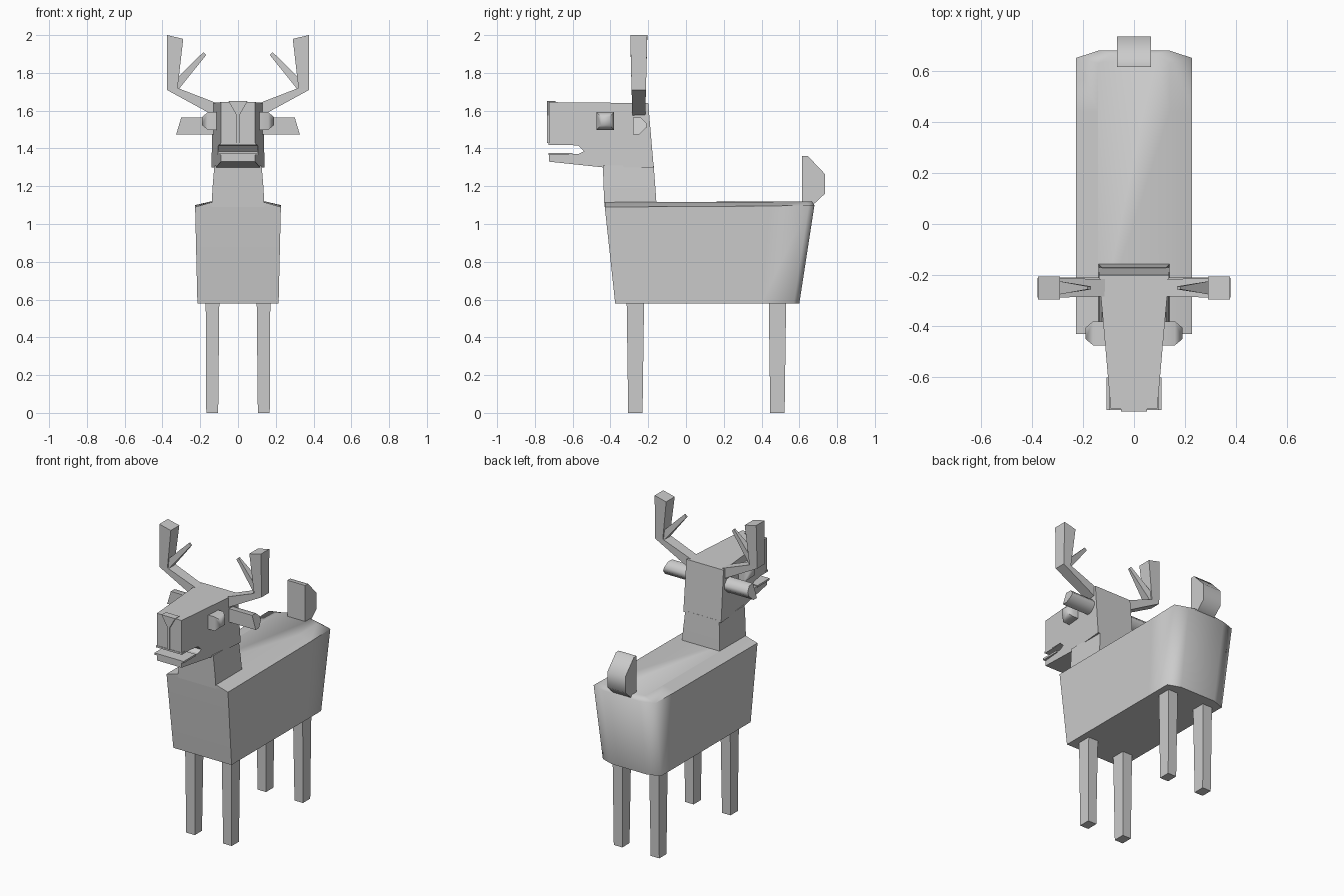
import bpy, bmesh, math

if "Cube" in bpy.data.objects:
    bpy.data.objects.remove(bpy.data.objects["Cube"])

grey = bpy.data.materials.new("plain_grey")
grey.diffuse_color = (0.6, 0.6, 0.6, 1)
grey.use_nodes = True
grey.node_tree.nodes["Principled BSDF"].inputs["Base Color"].default_value = grey.diffuse_color


def finish(name, bm, smooth=None):
    bmesh.ops.recalc_face_normals(bm, faces=bm.faces)
    me = bpy.data.meshes.new(name)
    bm.to_mesh(me)
    bm.free()
    me.materials.append(grey)
    ob = bpy.data.objects.new(name, me)
    bpy.context.collection.objects.link(ob)
    if smooth:
        bpy.ops.object.select_all(action='DESELECT')
        ob.select_set(True)
        bpy.context.view_layer.objects.active = ob
        bpy.ops.object.shade_smooth_by_angle(angle=math.radians(smooth))
    return ob


def loft(name, rings, smooth=None, sx=1):
    """Skin a list of equal-length point rings and cap both ends."""
    bm = bmesh.new()
    vs = [[bm.verts.new((sx * x, y, z)) for x, y, z in r] for r in rings]
    n = len(vs[0])
    for a, b in zip(vs, vs[1:]):
        for i in range(n):
            j = (i + 1) % n
            bm.faces.new((a[i], a[j], b[j], b[i]))
    bm.faces.new(vs[0])
    bm.faces.new(vs[-1])
    return finish(name, bm, smooth)


def rect(x0, x1, y0, y1, z):
    return [(x0, y0, z), (x1, y0, z), (x1, y1, z), (x0, y1, z)]


def side_prism(name, profile, width, smooth=None):
    """Extrude a (y, z) profile across x; width(y) gives the half width."""
    return loft(name, [[(s * width(y), y, z) for y, z in profile] for s in (-1, 1)], smooth)


# Body: tapered tub with softened rear corners and a slightly raised back
def body_ring(w, front, mid, corner, back, z0, z1):
    half = [(w, front, z0), (w, mid, (z0 + z1) / 2), (w, corner, z1), (w * 0.6, back, z1)]
    return half + [(-x, y, z) for x, y, z in reversed(half)]


loft("body", [
    body_ring(0.215, -0.375, 0.40, 0.57, 0.60, 0.58, 0.58),
    body_ring(0.227, -0.43, 0.44, 0.65, 0.68, 1.09, 1.10),
    body_ring(0.14, -0.43, 0.44, 0.63, 0.665, 1.115, 1.12),
], 75)

# Neck
loft("neck", [
    rect(-0.14, 0.14, -0.432, -0.155, 1.09),
    rect(-0.135, 0.135, -0.436, -0.162, 1.19),
    rect(-0.125, 0.125, -0.44, -0.171, 1.31),
])


# Head with open mouth, narrowing towards the muzzle
def head_width(y):
    return 0.137 + (y + 0.2) * 0.088


side_prism("head", [
    (-0.171, 1.30), (-0.20, 1.64), (-0.725, 1.645), (-0.725, 1.43), (-0.71, 1.425),
    (-0.57, 1.415), (-0.54, 1.385), (-0.57, 1.37), (-0.725, 1.37),
    (-0.725, 1.33), (-0.44, 1.30)], head_width)

# Lips: thin bars along both edges of the mouth
for label, z, w in (("upper", 1.418, 0.095), ("lower", 1.365, 0.108)):
    loft(label + "_lip", [rect(-w, w, -0.728, -0.60, z),
                          rect(-w, w, -0.728, -0.60, z + 0.012)])

# Nose: wedge with a narrow strip running down to the mouth
nose = [(-0.05, 1.65), (0.05, 1.65), (0.007, 1.575), (0.007, 1.43), (-0.007, 1.43), (-0.007, 1.575)]
loft("nose", [[(x, y, z) for x, z in nose] for y in (-0.735, -0.69)])

# Tail
side_prism("tail", [(0.615, 1.09), (0.615, 1.36), (0.645, 1.36), (0.735, 1.265),
                    (0.735, 1.16), (0.66, 1.09)], lambda y: 0.066, 50)

for sx, side in ((-1, "left"), (1, "right")):
    # Legs, slightly tapered to the ground
    for label, cy in (("front", -0.268), ("back", 0.484)):
        loft(f"{label}_leg_{side}", [
            rect(0.105, 0.168, cy - 0.038, cy + 0.038, 0),
            rect(0.099, 0.171, cy - 0.046, cy + 0.046, 0.59)], sx=sx)

    # Eye: rounded block
    def eye_ring(x, r):
        return [(x, -0.428 + a * r, 1.545 + b * r) for a, b in ((-1, -1), (1, -1), (1, 1), (-1, 1))]
    loft("eye_" + side, [eye_ring(0.10, 0.047), eye_ring(0.16, 0.047), eye_ring(0.19, 0.022)], 60, sx)

    # Ear: flat front, rounded back, slanted tip
    ear = [(-0.28, 1.565), (-0.24, 1.565), (-0.21, 1.535), (-0.21, 1.51), (-0.245, 1.475), (-0.28, 1.475)]
    loft("ear_" + side, [[(0.10, y, z) for y, z in ear],
                         [(0.327 - (z - 1.475) * 0.3, y, z) for y, z in ear]], 60, sx)

    # Antler beam: bent bar, deeper at the top
    def beam_ring(x0, z0, x1, z1, d):
        return [(x0, -0.25 - d, z0), (x1, -0.25 - d, z1), (x1, -0.25 + d, z1), (x0, -0.25 + d, z0)]
    loft("antler_" + side, [
        beam_ring(0.12, 1.57, 0.10, 1.635, 0.034),
        beam_ring(0.377, 1.71, 0.32, 1.72, 0.038),
        beam_ring(0.375, 2.0, 0.29, 1.98, 0.045)], sx=sx)

    # Antler tine tapering inwards to a small tip
    loft("antler_tine_" + side, [
        beam_ring(0.325, 1.70, 0.315, 1.78, 0.03),
        beam_ring(0.168, 1.895, 0.183, 1.91, 0.006)], sx=sx)
